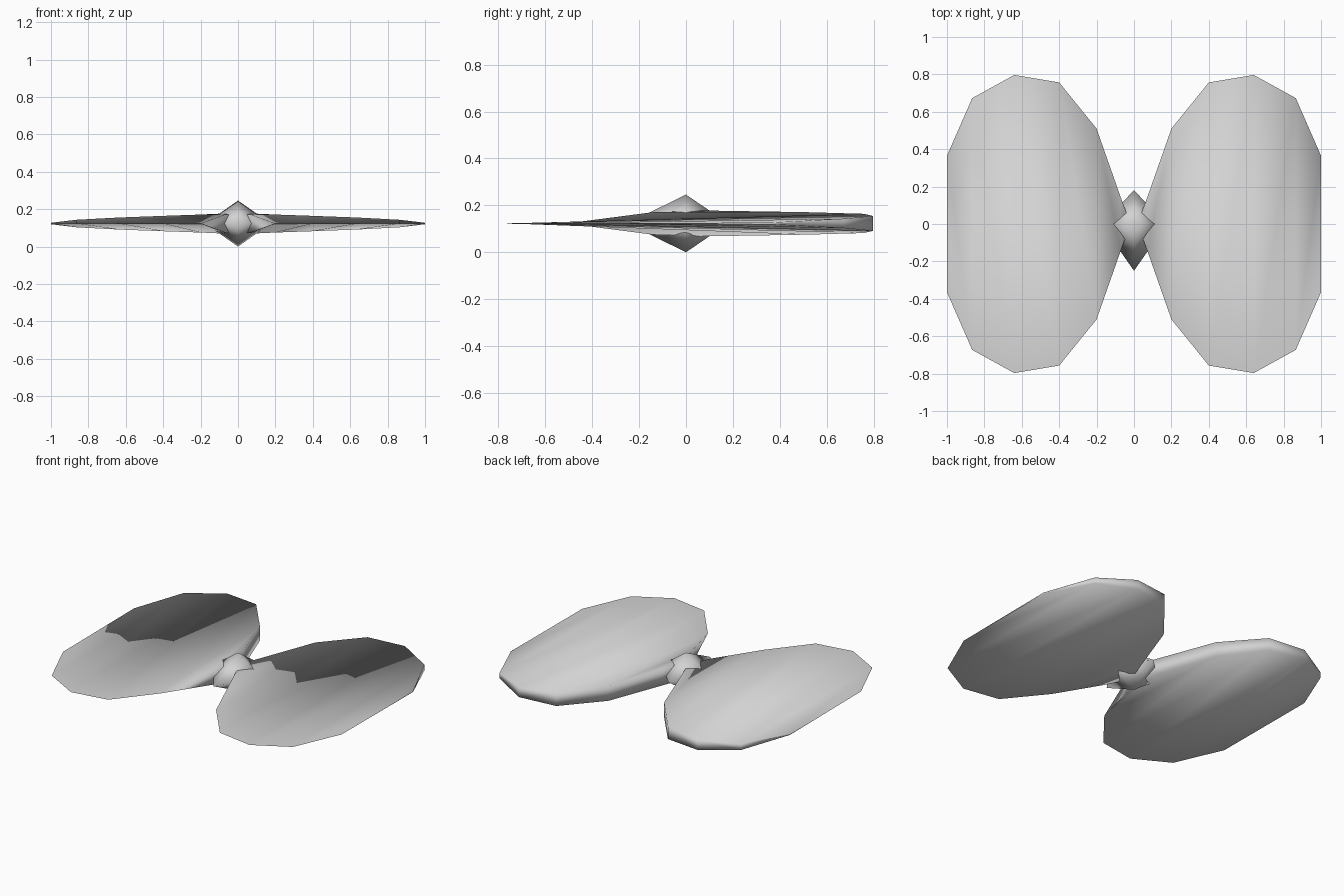
import bpy
import bmesh

cube = bpy.data.objects.get("Cube")
if cube:
    bpy.data.objects.remove(cube, do_unlink=True)

MID_Z = 0.123

grey = bpy.data.materials.new("light_grey")
grey.use_nodes = True
grey.diffuse_color = (0.65, 0.65, 0.65, 1)
bsdf = next(n for n in grey.node_tree.nodes if n.type == "BSDF_PRINCIPLED")
bsdf.inputs["Base Color"].default_value = grey.diffuse_color
bsdf.inputs["Roughness"].default_value = 0.6


def finish(name, bm):
    """Turn a bmesh into a smooth grey object."""
    bmesh.ops.recalc_face_normals(bm, faces=bm.faces)
    for face in bm.faces:
        face.smooth = True
    mesh = bpy.data.meshes.new(name)
    bm.to_mesh(mesh)
    bm.free()
    mesh.materials.append(grey)
    obj = bpy.data.objects.new(name, mesh)
    bpy.context.collection.objects.link(obj)
    return obj


# Wing stations, root to tip: span, half chord, front and rear half thickness
STATIONS = [
    (0.035, 0.045, 0.050, 0.055),
    (0.07, 0.14, 0.048, 0.054),
    (0.20, 0.51, 0, 0.048),
    (0.40, 0.757, 0, 0.041),
    (0.64, 0.797, 0, 0.032),
    (0.865, 0.673, 0, 0.020),
    (1.00, 0.365, 0, 0.004),
]


def build_wing(name, side):
    """Loft wedges: blunt at the rear, knife-edged at the front beyond the root."""
    bm = bmesh.new()
    rings = []
    for span, chord, front, rear in STATIONS:
        section = [(-chord, front), (chord, rear), (chord, -rear), (-chord, -front)]
        rings.append([bm.verts.new((side * span, y, MID_Z + z)) for y, z in section])
    for a, b, start, end in zip(rings, rings[1:], STATIONS, STATIONS[1:]):
        # Top, rear wall and underside
        for i in range(3):
            bm.faces.new((a[i], a[i + 1], b[i + 1], b[i]))
        # Front wall, only where the front edge has thickness
        if start[2]:
            wall = [a[3], a[0], b[0]]
            if end[2]:
                wall.append(b[3])
            bm.faces.new(wall)
    bm.faces.new(rings[0])
    bm.faces.new(rings[-1][:3])
    return finish(name, bm)


build_wing("left_wing", 1)
build_wing("right_wing", -1)

# Central body: a stretched octahedron with a longer nose than tail
bm = bmesh.new()
top = bm.verts.new((0, 0, 2 * MID_Z))
bottom = bm.verts.new((0, 0, 0))
waist = [bm.verts.new((x, y, MID_Z))
         for x, y in [(0, -0.25), (0.175, 0), (0, 0.18), (-0.175, 0)]]
for i, corner in enumerate(waist):
    following = waist[(i + 1) % len(waist)]
    bm.faces.new((corner, following, top))
    bm.faces.new((following, corner, bottom))
finish("body", bm)
